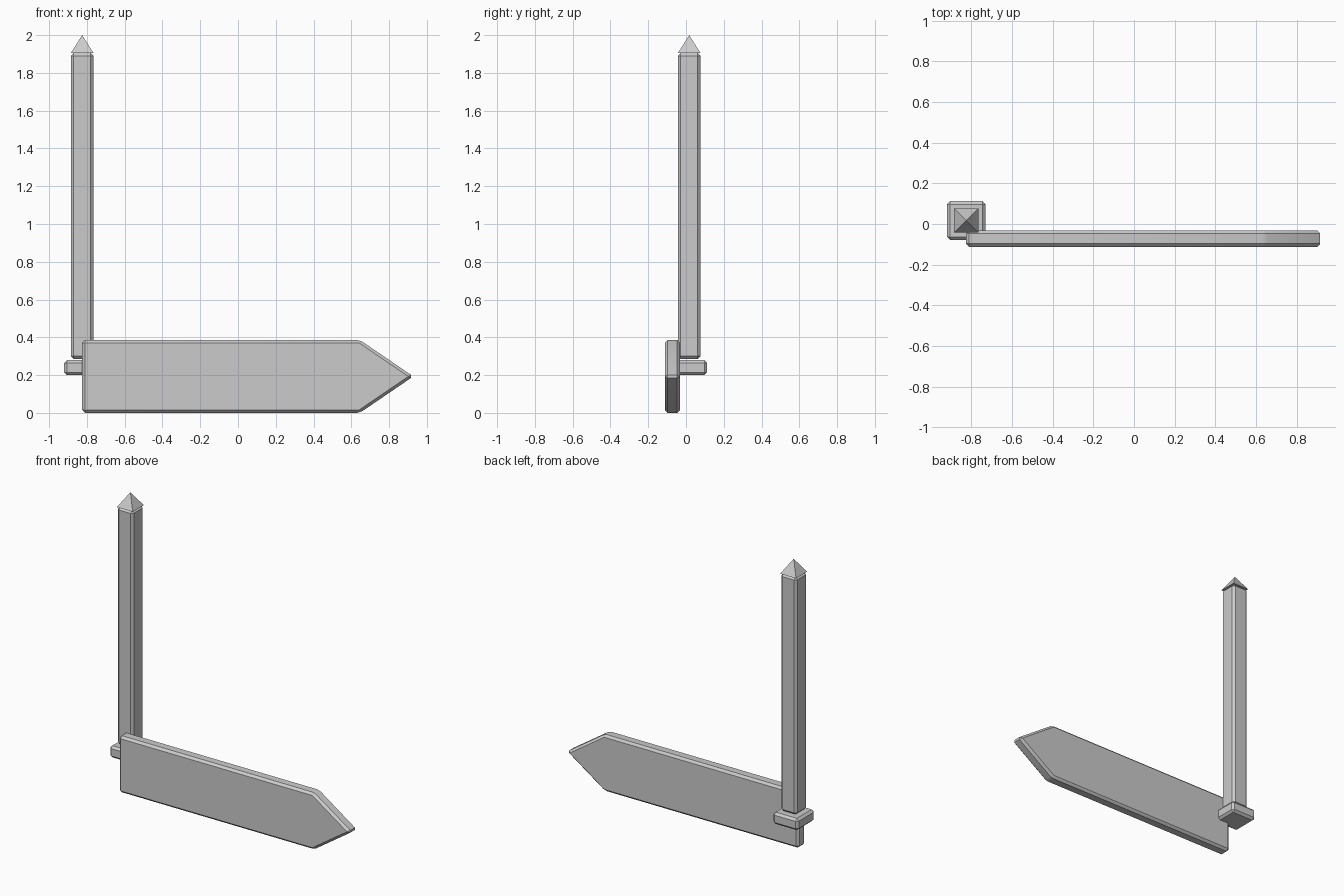
import bpy
import bmesh
from math import radians, sqrt
from mathutils import Matrix

old = bpy.data.objects.get("Cube")
if old:
    bpy.data.objects.remove(old, do_unlink=True)

GREY = (0.6, 0.6, 0.6, 1.0)
POST_X, POST_Y = -0.825, 0.017
BEVEL = 0.015

mat = bpy.data.materials.new("plain grey")
mat.use_nodes = True
mat.diffuse_color = GREY
mat.node_tree.nodes["Principled BSDF"].inputs["Base Color"].default_value = GREY


def finish(name, bm, bevel=True):
    """Turn a bmesh into a named object with chamfered edges."""
    bmesh.ops.recalc_face_normals(bm, faces=bm.faces)
    mesh = bpy.data.meshes.new(name)
    bm.to_mesh(mesh)
    bm.free()
    mesh.materials.append(mat)
    obj = bpy.data.objects.new(name, mesh)
    bpy.context.collection.objects.link(obj)
    bpy.ops.object.select_all(action="DESELECT")
    obj.select_set(True)
    bpy.context.view_layer.objects.active = obj
    if bevel:
        mod = obj.modifiers.new("chamfer", "BEVEL")
        mod.width = BEVEL
        mod.segments = 1
        mod.limit_method = "ANGLE"
        mod.angle_limit = radians(30)
        bpy.ops.object.modifier_apply(modifier=mod.name)
    bpy.ops.object.shade_smooth_by_angle(angle=radians(30))
    return obj


def post_block(name, width, z0, z1):
    """Square block centred on the post axis."""
    bm = bmesh.new()
    place = Matrix.Translation((POST_X, POST_Y, (z0 + z1) / 2))
    bmesh.ops.create_cube(bm, size=1, matrix=place @ Matrix.Diagonal((width, width, z1 - z0, 1)))
    return finish(name, bm)


# Post and the collar below it
post_block("post", 0.12, 0.285, 1.905)
post_block("collar", 0.19, 0.2, 0.28)

# Pyramid cap
bm = bmesh.new()
turn = Matrix.Translation((POST_X, POST_Y, 1.9525)) @ Matrix.Rotation(radians(45), 4, "Z")
bmesh.ops.create_cone(bm, cap_ends=True, segments=4, radius1=0.06 * sqrt(2), radius2=0,
                      depth=0.095, matrix=turn)
finish("post_cap", bm, bevel=False)

# Arrow-shaped board: profile extruded front to back
profile = [(-0.825, 0), (0.645, 0), (0.928, 0.193), (0.645, 0.386), (-0.825, 0.386)]
bm = bmesh.new()
face = bm.faces.new([bm.verts.new((x, -0.112, z)) for x, z in profile])
grown = bmesh.ops.extrude_face_region(bm, geom=[face])
bmesh.ops.translate(bm, vec=(0, 0.08, 0),
                    verts=[g for g in grown["geom"] if isinstance(g, bmesh.types.BMVert)])
finish("arrow_board", bm)
